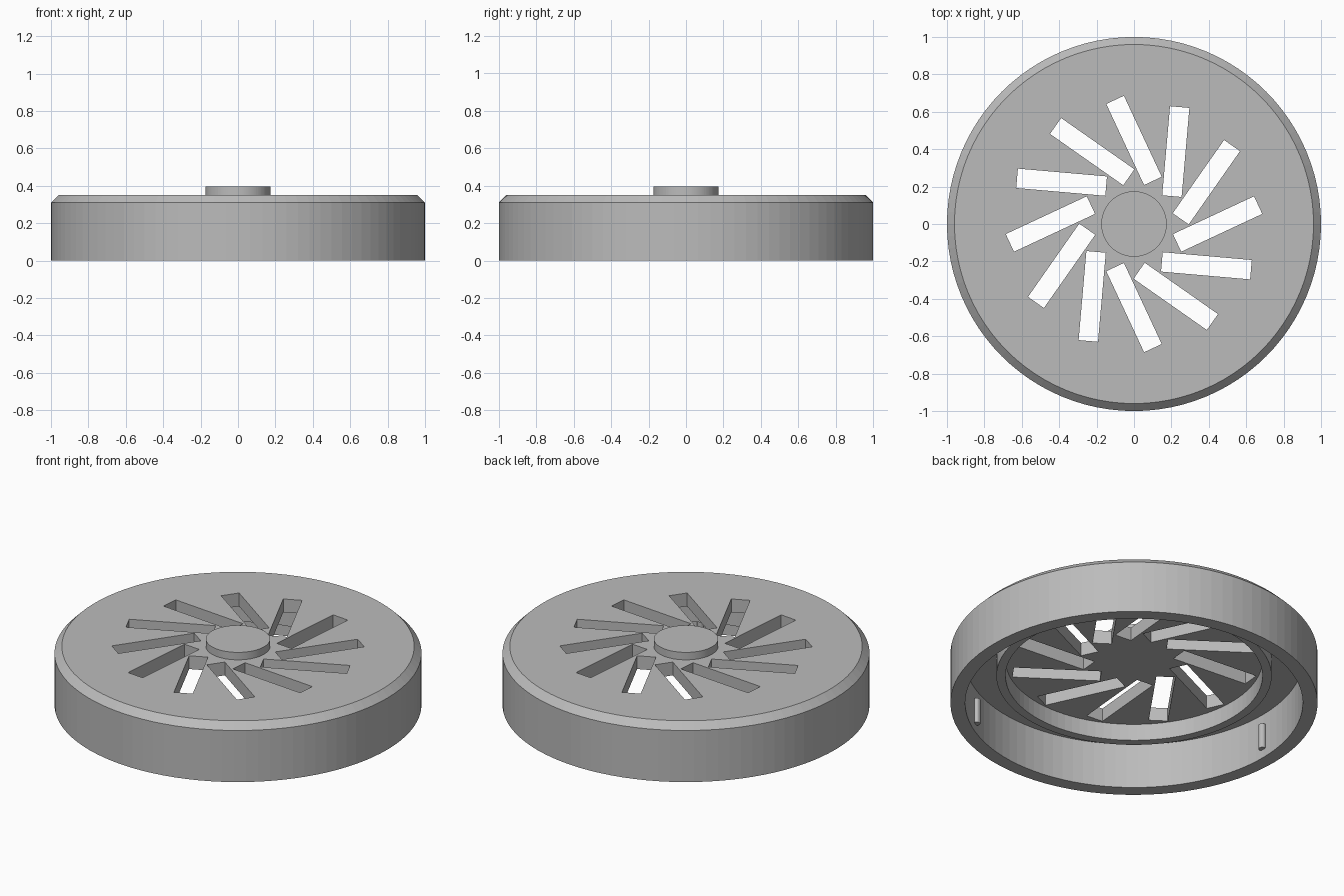
import bpy, bmesh
from math import radians
from mathutils import Matrix

default_cube = bpy.data.objects.get("Cube")
if default_cube:
    bpy.data.objects.remove(default_cube, do_unlink=True)

SEGMENTS = 96
CEILING, TOP = 0.27, 0.35

grey = bpy.data.materials.new("plain grey")
grey.use_nodes = True
grey.diffuse_color = (0.5, 0.5, 0.5, 1)
grey.node_tree.nodes["Principled BSDF"].inputs["Base Color"].default_value = grey.diffuse_color


def add_object(name, bm):
    bmesh.ops.recalc_face_normals(bm, faces=bm.faces[:])
    mesh = bpy.data.meshes.new(name)
    bm.to_mesh(mesh)
    bm.free()
    mesh.materials.append(grey)
    obj = bpy.data.objects.new(name, mesh)
    bpy.context.collection.objects.link(obj)
    return obj


def lathe(name, profile, segments=SEGMENTS):
    """Turn (radius, height) points around z and cap both ends."""
    bm = bmesh.new()
    rings = []
    for radius, height in profile:
        ring = []
        for i in range(segments):
            spin = Matrix.Rotation(radians(360 * i / segments), 3, 'Z')
            co = spin.col[0] * radius
            co.z = height
            ring.append(bm.verts.new(co))
        rings.append(ring)
    for a, b in zip(rings, rings[1:]):
        for i in range(segments):
            j = (i + 1) % segments
            bm.faces.new((a[i], a[j], b[j], b[i]))
    bm.faces.new(rings[0])
    bm.faces.new(rings[-1])
    return add_object(name, bm)


# Hollow cap with an inner collar under its ceiling and a chamfered top rim
cap = lathe("cap_body", [
    (0.70, CEILING), (0.70, 0.17), (0.75, 0.17), (0.75, CEILING),
    (0.92, CEILING), (0.92, 0), (1, 0), (1, 0.31), (0.96, TOP)])

# Twelve slanted vent slots cut through the top
bm = bmesh.new()
for i in range(12):
    place = (Matrix.Rotation(radians(30 * i), 4, 'Z')
             @ Matrix.Translation((0, 0.447, 0.31))
             @ Matrix.Rotation(radians(25), 4, 'Z')
             @ Matrix.Diagonal((0.104, 0.478, 0.2, 1)))
    bmesh.ops.create_cube(bm, size=1, matrix=place)
cutter = add_object("slot_cutter", bm)
cutter.hide_render = True

cut = cap.modifiers.new("slots", 'BOOLEAN')
cut.operation = 'DIFFERENCE'
cut.solver = 'EXACT'
cut.object = cutter
bpy.context.view_layer.objects.active = cap
bpy.ops.object.modifier_apply(modifier=cut.name)
bpy.data.objects.remove(cutter, do_unlink=True)

# Raised centre button
lathe("centre_button", [(0.175, TOP - 0.02), (0.175, 0.395)])

# Three upright locking pins on the inside of the wall
for i in range(3):
    pin = lathe("locking_pin_%d" % (i + 1), [(0.02, 0.05), (0.02, 0.2)], 16)
    pin.matrix_world = (Matrix.Rotation(radians(60 + 120 * i), 4, 'Z')
                        @ Matrix.Translation((0.912, 0, 0)))
